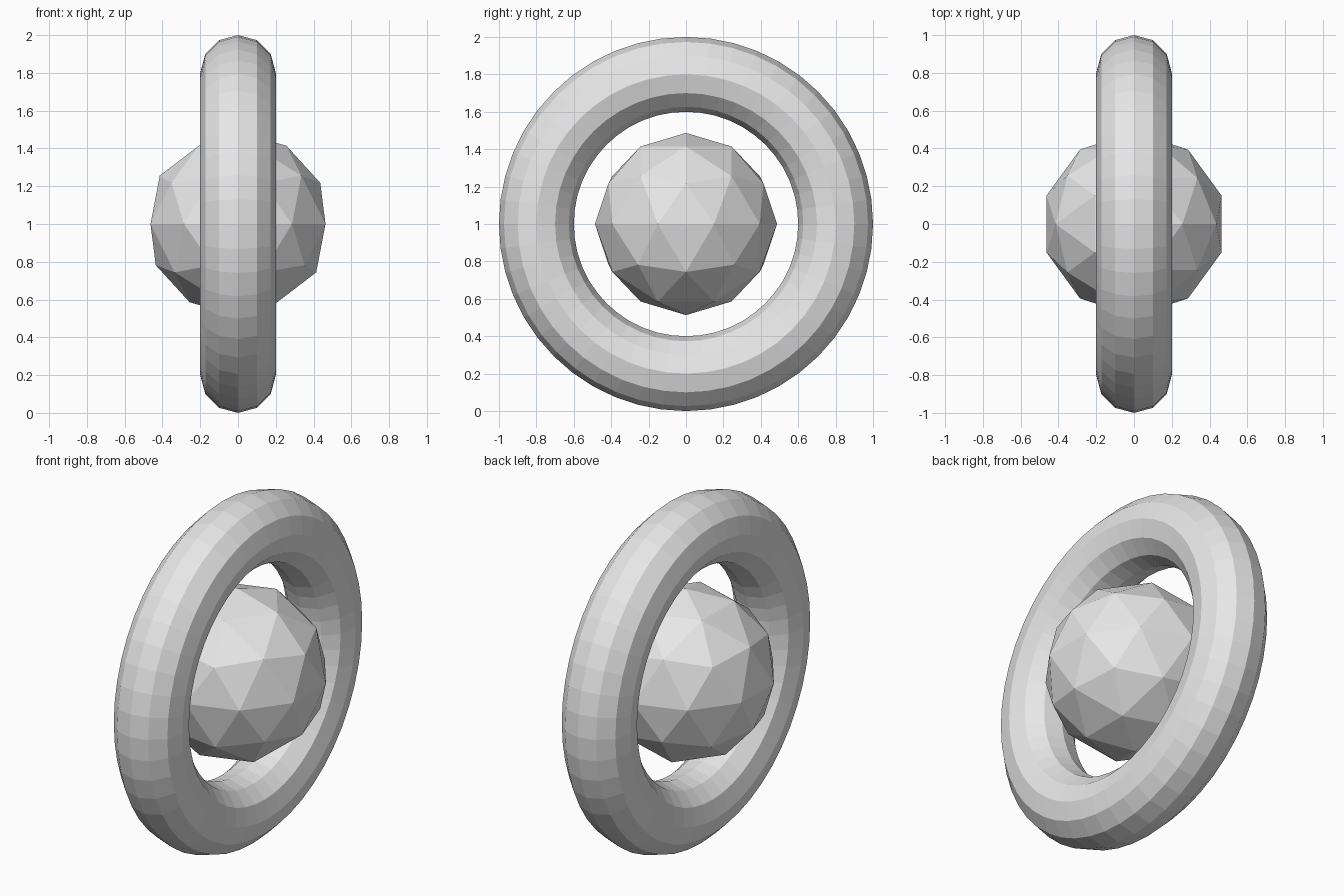
import bpy
import math

cube = bpy.data.objects.get("Cube")
if cube:
    bpy.data.objects.remove(cube, do_unlink=True)

CENTRE = (0, 0, 1)

# Single plain grey
grey = bpy.data.materials.new("light_grey")
grey.use_nodes = True
grey.diffuse_color = (0.8, 0.8, 0.8, 1)
grey.node_tree.nodes["Principled BSDF"].inputs["Base Color"].default_value = (0.8, 0.8, 0.8, 1)


def finish(name):
    """Name the new part, colour it and keep its faces flat."""
    part = bpy.context.object
    part.name = part.data.name = name
    part.data.materials.append(grey)
    bpy.ops.object.shade_flat()
    return part


# Upright ring, its axis along x
bpy.ops.mesh.primitive_torus_add(
    major_radius=0.8, minor_radius=0.2, major_segments=48, minor_segments=12,
    location=CENTRE, rotation=(0, math.pi / 2, 0))
finish("outer_ring")

# Faceted ball floating in the middle of the ring
bpy.ops.mesh.primitive_ico_sphere_add(subdivisions=2, radius=0.487, location=CENTRE)
finish("centre_ball")
